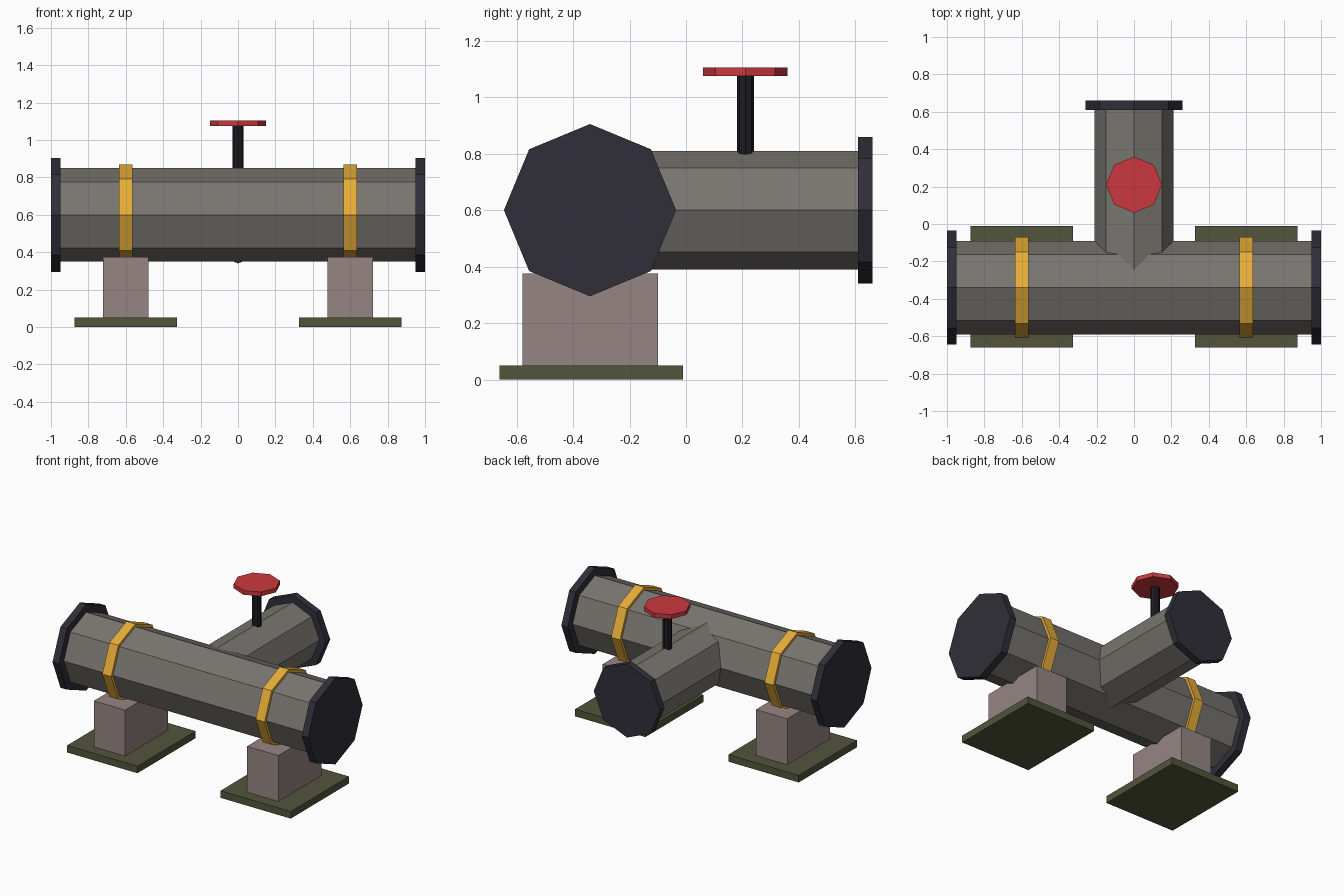
import bpy, bmesh
from mathutils import Matrix, Vector

if "Cube" in bpy.data.objects:
    bpy.data.objects.remove(bpy.data.objects["Cube"])

PIPE_Y, PIPE_Z = -0.34, 0.60


def material(name, rgb):
    m = bpy.data.materials.new(name)
    m.diffuse_color = (*rgb, 1)
    m.use_nodes = True
    m.node_tree.nodes["Principled BSDF"].inputs["Base Color"].default_value = m.diffuse_color
    return m


PIPE = material("pipe_grey", (0.19, 0.18, 0.16))
DARK = material("flange_dark", (0.03, 0.028, 0.04))
BLACK = material("stem_black", (0.012, 0.012, 0.015))
GOLD = material("band_gold", (0.80, 0.42, 0.04))
RED = material("wheel_red", (0.60, 0.04, 0.05))
STONE = material("block_stone", (0.30, 0.235, 0.225))
OLIVE = material("plate_olive", (0.085, 0.09, 0.045))


def finish(name, bm, mat):
    me = bpy.data.meshes.new(name)
    bm.to_mesh(me)
    bm.free()
    me.materials.append(mat)
    ob = bpy.data.objects.new(name, me)
    bpy.context.collection.objects.link(ob)
    return ob


def rod(name, start, end, r, mat, sides=8):
    """Flat-faced prism between two points."""
    a, b = Vector(start), Vector(end)
    turn = (b - a).to_track_quat('Z', 'Y').to_matrix().to_4x4()
    bm = bmesh.new()
    bmesh.ops.create_cone(bm, cap_ends=True, segments=sides, radius1=r, radius2=r,
                          depth=(b - a).length,
                          matrix=Matrix.Translation((a + b) / 2) @ turn)
    return finish(name, bm, mat)


def box(name, centre, size, mat):
    bm = bmesh.new()
    bmesh.ops.create_cube(bm, size=1, matrix=Matrix.Translation(centre)
                          @ Matrix.Diagonal((*size, 1)))
    return finish(name, bm, mat)


def along_x(name, x0, x1, r, mat):
    return rod(name, (x0, PIPE_Y, PIPE_Z), (x1, PIPE_Y, PIPE_Z), r, mat)


# main pipe and branch pipe with its end flange
along_x("main_pipe", -0.96, 0.96, 0.25, PIPE)
rod("branch_pipe", (0, PIPE_Y, PIPE_Z), (0, 0.62, PIPE_Z), 0.21, PIPE)
rod("branch_flange", (0, 0.61, PIPE_Z), (0, 0.66, PIPE_Z), 0.26, DARK)

# flange, clamp band, support block and foot plate on each side
for side, s in (("left", -1), ("right", 1)):
    along_x(side + "_flange", s * 0.95, s * 1.0, 0.305, DARK)
    along_x(side + "_band", s * 0.565, s * 0.635, 0.27, GOLD)
    box(side + "_support_block", (s * 0.60, PIPE_Y, 0.20), (0.245, 0.48, 0.35), STONE)
    box(side + "_foot_plate", (s * 0.60, -0.335, 0.025), (0.55, 0.65, 0.05), OLIVE)

# valve stem and hand wheel
rod("valve_stem", (0, 0.21, 0.78), (0, 0.21, 1.08), 0.03, BLACK)
rod("hand_wheel", (0, 0.21, 1.075), (0, 0.21, 1.105), 0.15, RED)
